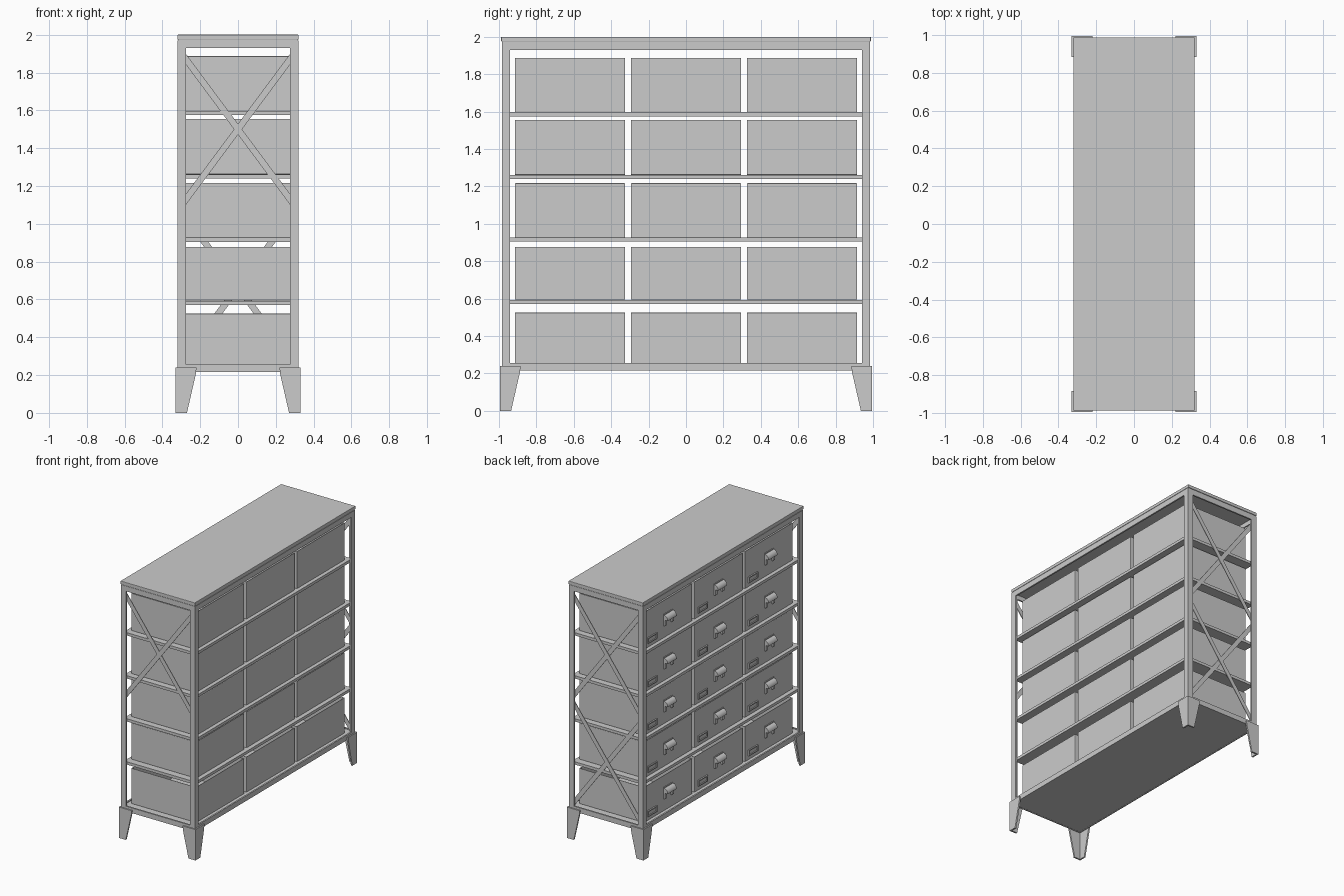
import bpy, bmesh, math
from mathutils import Matrix

if "Cube" in bpy.data.objects:
    bpy.data.objects.remove(bpy.data.objects["Cube"])


def finish(name, bm, bevel=0):
    bmesh.ops.recalc_face_normals(bm, faces=bm.faces)
    me = bpy.data.meshes.new(name)
    bm.to_mesh(me)
    bm.free()
    ob = bpy.data.objects.new(name, me)
    bpy.context.collection.objects.link(ob)
    if bevel:
        m = ob.modifiers.new("bevel", 'BEVEL')
        m.width = bevel
        m.segments = 2
    return ob


def add_box(bm, x0, x1, y0, y1, z0, z1):
    mat = Matrix.Translation(((x0 + x1) / 2, (y0 + y1) / 2, (z0 + z1) / 2)) @ \
        Matrix.Diagonal((abs(x1 - x0), abs(y1 - y0), abs(z1 - z0), 1))
    bmesh.ops.create_cube(bm, size=1, matrix=mat)


def box(name, *dims, bevel=0):
    bm = bmesh.new()
    add_box(bm, *dims)
    return finish(name, bm, bevel)


def add_prism(bm, pts, vec):
    f = bm.faces.new([bm.verts.new(p) for p in pts])
    r = bmesh.ops.extrude_face_region(bm, geom=[f], use_keep_orig=True)
    bmesh.ops.translate(bm, vec=vec, verts=[v for v in r['geom'] if isinstance(v, bmesh.types.BMVert)])


X, Y, T = 0.32, 0.985, 0.012     # frame half sizes, sheet thickness
SHELF_Z = [0.57, 0.905, 1.24, 1.575]
BIN_Z = [(0.25, 0.525), (0.595, 0.877), (0.927, 1.217), (1.262, 1.555), (1.597, 1.887)]

# Top and base plates
box("top_plate", -X, X, -Y - 0.003, Y + 0.003, 1.975, 2.0, bevel=0.003)
box("top_plate_lower", -X + 0.003, X - 0.003, -Y + 0.002, Y - 0.002, 1.965, 1.975)
box("base_plate", -X + 0.002, X - 0.002, -Y + 0.002, Y - 0.002, 0.218, 0.25)

# Top and bottom rim bands
for label, z0, z1 in (("top", 1.93, 1.97), ("bottom", 0.217, 0.257)):
    bm = bmesh.new()
    for s in (-1, 1):
        add_box(bm, s * X, s * (X - T), -Y, Y, z0, z1)
        add_box(bm, -X, X, s * Y, s * (Y - T), z0, z1)
    finish(label + "_rim", bm)

for sx in (-1, 1):
    for sy in (-1, 1):
        # Angle-iron corner posts
        w = 0.045
        bm = bmesh.new()
        pts = [(X, Y), (X - w, Y), (X - w, Y - T), (X - T, Y - T), (X - T, Y - w), (X, Y - w)]
        add_prism(bm, [(sx * a, sy * b, 0.22) for a, b in pts], (0, 0, 1.75))
        finish("corner_post", bm)
        # Tapered angle feet
        bm = bmesh.new()
        prof = [(0, 0), (0, 0.24), (0.11, 0.24), (0.108, 0.21), (0.06, 0)]
        fx, fy, ft = 0.33, 0.995, 0.012
        add_prism(bm, [(sx * (fx - a), sy * fy, z) for a, z in prof], (0, -sy * ft, 0))
        add_prism(bm, [(sx * fx, sy * (fy - a), z) for a, z in prof], (-sx * ft, 0, 0))
        finish("foot", bm)

# Shelves
for z in SHELF_Z:
    box("shelf", -X + T, X - T, -0.962, 0.962, z, z + 0.022)


# Cross braces
def brace(sy, zc):
    hx, k, hw = 0.29, 0.37 / 0.275, 0.017
    n = hw * math.hypot(1, k)
    for i, s in enumerate((-1, 1)):
        y0 = sy * (0.963 + 0.005 * i)
        pts = [(-hx, y0, zc - s * k * hx - n), (hx, y0, zc + s * k * hx - n),
               (hx, y0, zc + s * k * hx + n), (-hx, y0, zc - s * k * hx + n)]
        bm = bmesh.new()
        add_prism(bm, pts, (0, sy * 0.005, 0))
        finish("cross_brace", bm)


brace(-1, 1.5)
brace(1, 1.5)
brace(1, 0.665)


# Open-topped bin
def make_bin(yc, z0, z1):
    bx, by, t = 0.28, 0.295, 0.008
    bm = bmesh.new()
    add_box(bm, -bx, bx, yc - by, yc + by, z0, z1)
    top = max(bm.faces, key=lambda f: f.calc_center_median().z)
    bmesh.ops.inset_individual(bm, faces=[top], thickness=t)
    r = bmesh.ops.extrude_face_region(bm, geom=[top])
    bmesh.ops.translate(bm, vec=(0, 0, -(z1 - z0 - t)),
                        verts=[v for v in r['geom'] if isinstance(v, bmesh.types.BMVert)])
    if top.is_valid:
        bm.faces.remove(top)
    finish("drawer", bm, bevel=0.003)


# Hooded pull with mounting tabs
def make_pull(yc, zc):
    bm = bmesh.new()
    xf, hw = -0.28, 0.055
    add_box(bm, xf, xf - 0.005, yc - hw, yc + hw, zc - 0.005, zc + 0.045)
    for s in (-1, 1):
        add_box(bm, xf, xf - 0.012, yc + s * 0.032, yc + s * hw, zc - 0.045, zc)
    arc = [(math.cos(a), math.sin(a)) for a in [math.pi / 2 * i / 8 for i in range(9)]]
    outer = [(xf - 0.036 * c, zc + 0.038 * s) for c, s in arc]
    inner = [(xf - 0.029 * c, zc + 0.031 * s) for c, s in reversed(arc)]
    add_prism(bm, [(x, yc - hw, z) for x, z in outer + inner], (0, 2 * hw, 0))
    for s in (-1, 1):
        add_prism(bm, [(x, yc + s * hw, z) for x, z in outer + [(xf, zc)]], (0, -s * 0.006, 0))
    ob = finish("drawer_pull", bm)
    bpy.context.view_layer.objects.active = ob
    ob.select_set(True)
    bpy.ops.object.shade_smooth_by_angle(angle=math.radians(30))
    ob.select_set(False)


# Label holder frame
def make_label(yc, zc):
    bm = bmesh.new()
    xf, w, h, b = -0.28, 0.055, 0.023, 0.008
    add_box(bm, xf, xf - 0.003, yc - w, yc + w, zc - h, zc + h)
    add_box(bm, xf, xf - 0.01, yc - w, yc + w, zc - h, zc - h + b)
    add_box(bm, xf, xf - 0.01, yc - w, yc + w, zc + h - b, zc + h)
    for s in (-1, 1):
        add_box(bm, xf, xf - 0.01, yc + s * w, yc + s * (w - b), zc - h, zc + h)
    finish("label_holder", bm)


for z0, z1 in BIN_Z:
    for yc in (-0.62, 0, 0.62):
        make_bin(yc, z0, z1)
        make_pull(yc, z0 + 0.14)
        make_label(yc + 0.2, z0 + 0.055)
